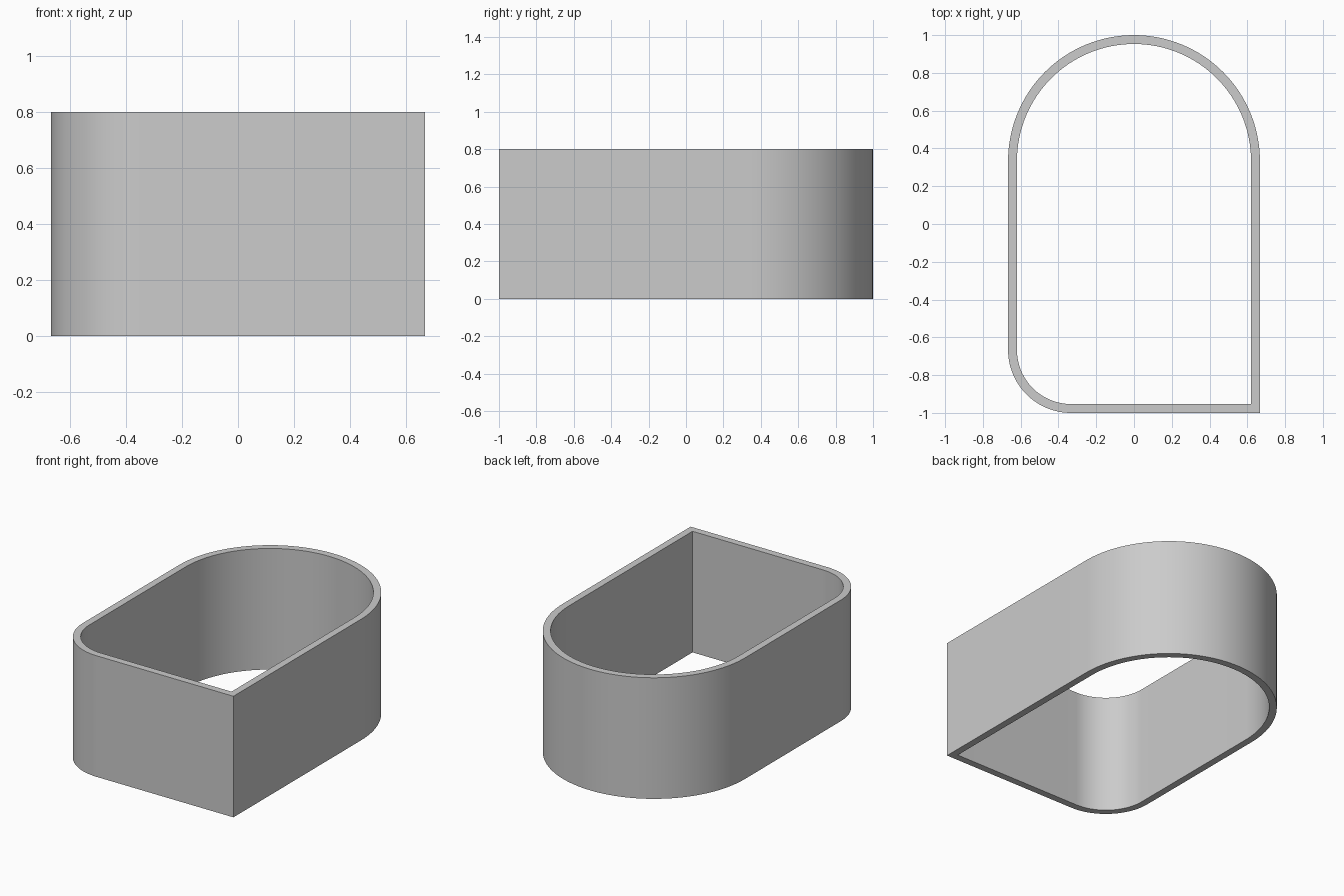
import bpy
import bmesh
from math import cos, sin, pi, radians

cube = bpy.data.objects.get("Cube")
if cube:
    bpy.data.objects.remove(cube, do_unlink=True)

HALF_WIDTH = 2 / 3
CORNER = 1 / 3
WALL = 0.047
HEIGHT = 0.8


def arc(cx, cy, radius, start, end, steps):
    angles = [start + (end - start) * i / steps for i in range(steps + 1)]
    return [(cx + radius * cos(a), cy + radius * sin(a)) for a in angles]


def outline(inset):
    """Round back, one rounded front corner and one square front corner."""
    back = arc(0, CORNER, HALF_WIDTH - inset, 0, pi, 64)
    corner = arc(-CORNER, -2 * CORNER, CORNER - inset, pi, 1.5 * pi, 32)
    square = [(HALF_WIDTH - inset, -1 + inset)]
    return back + corner + square


# Wall ring, bridged between the outer and inner outlines
bm = bmesh.new()
rings = [[bm.verts.new((x, y, z)) for x, y in outline(inset)]
         for inset, z in ((0, 0), (0, HEIGHT), (WALL, HEIGHT), (WALL, 0))]
count = len(rings[0])
for r in range(len(rings)):
    low, high = rings[r], rings[(r + 1) % len(rings)]
    for i in range(count):
        j = (i + 1) % count
        bm.faces.new((low[i], low[j], high[j], high[i]))
bmesh.ops.recalc_face_normals(bm, faces=bm.faces)
mesh = bpy.data.meshes.new("curved_wall")
bm.to_mesh(mesh)
bm.free()

wall = bpy.data.objects.new("curved_wall", mesh)
bpy.context.collection.objects.link(wall)

# Plain grey finish
grey = bpy.data.materials.new("plain_grey")
grey.use_nodes = True
grey.diffuse_color = (0.6, 0.6, 0.6, 1)
grey.node_tree.nodes["Principled BSDF"].inputs["Base Color"].default_value = (0.6, 0.6, 0.6, 1)
mesh.materials.append(grey)

# Smooth curves with crisp rims and square corner
bpy.ops.object.select_all(action='DESELECT')
wall.select_set(True)
bpy.context.view_layer.objects.active = wall
bpy.ops.object.shade_smooth_by_angle(angle=radians(30))
